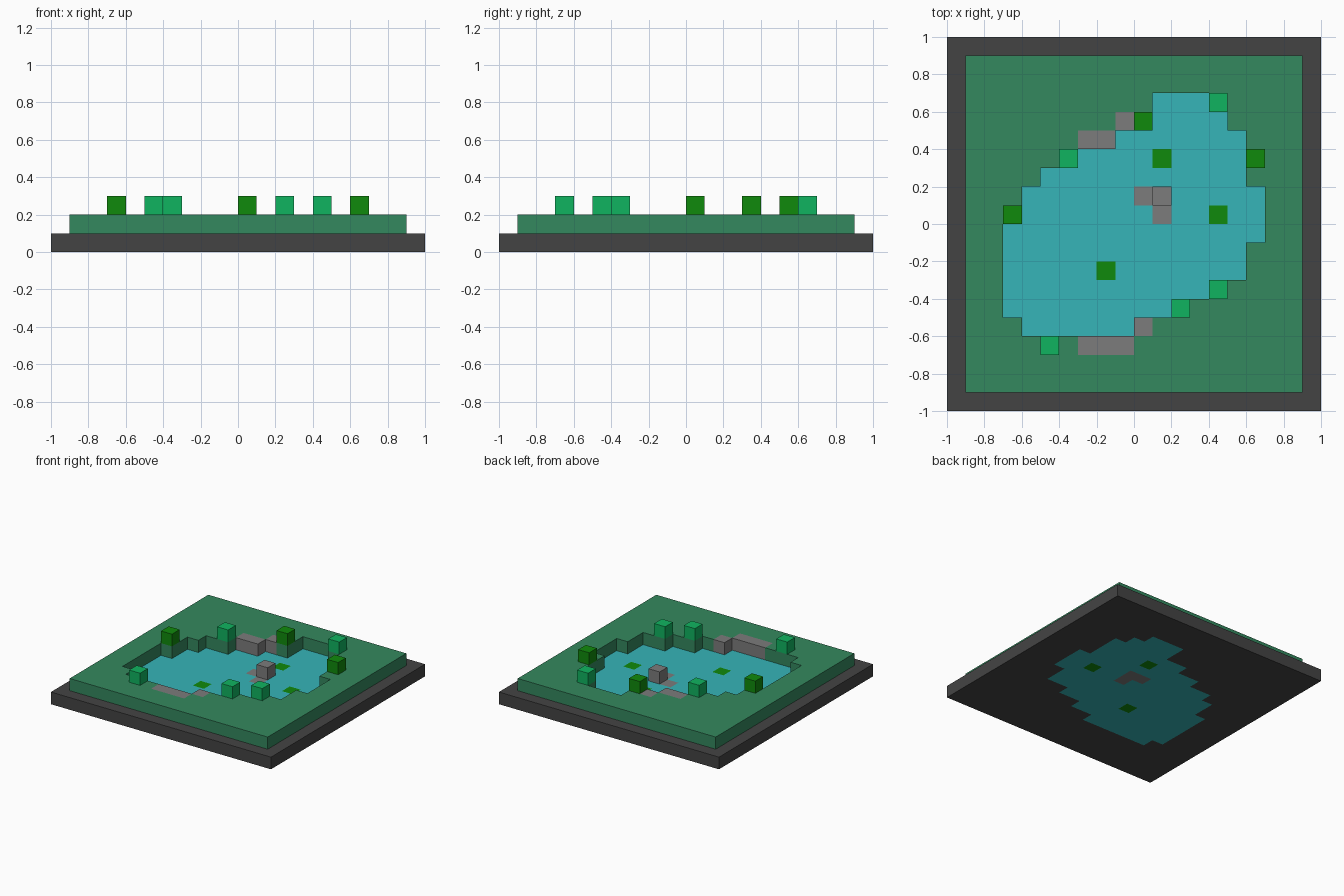
import bpy, bmesh

if "Cube" in bpy.data.objects:
    bpy.data.objects.remove(bpy.data.objects["Cube"])

S = 0.1  # size of one block


def srgb(r, g, b):
    return tuple(((c / 255 + 0.055) / 1.055) ** 2.4 for c in (r, g, b)) + (1,)


def material(name, rgb):
    m = bpy.data.materials.new(name)
    m.diffuse_color = srgb(*rgb)
    m.use_nodes = True
    m.node_tree.nodes["Principled BSDF"].inputs["Base Color"].default_value = m.diffuse_color
    return m


stone_dark = material("dark stone", (68, 68, 68))
grass_green = material("grass green", (52, 136, 94))
water_blue = material("water turquoise", (54, 181, 184))
rock_grey = material("rock grey", (124, 124, 124))
leaf_dark = material("dark leaf green", (16, 138, 12))
leaf_light = material("light leaf green", (16, 180, 96))

# Pond outline: block row in y -> (first, end) block in x
pond_rows = {6: (1, 4), 5: (1, 5), 4: (-1, 6), 3: (-3, 6), 2: (-5, 6), 1: (-6, 7),
             0: (-6, 7), -1: (-7, 7), -2: (-7, 6), -3: (-7, 6), -4: (-7, 4),
             -5: (-7, 2), -6: (-6, 0)}
pond = {(x, y) for y, (a, b) in pond_rows.items() for x in range(a, b)}


def square(n):
    return {(x, y) for x in range(-n, n) for y in range(-n, n)}


def at(z, cells):
    return {(x, y, z) for x, y in cells}


lilies = {(1, 3), (4, 0), (-2, -3)}
island = {(0, 1), (1, 1), (1, 0)}
bank_rocks = {(-3, 4), (-2, 4), (-1, 5), (0, -6), (-3, -7), (-2, -7), (-1, -7)}

parts = [
    # bottom layer: base with pond, lily pads and island set into it
    ("base_slab", stone_dark, at(0, square(10) - pond)),
    ("pond_water", water_blue, at(0, pond - lilies - island)),
    ("lily_pads", leaf_dark, at(0, lilies)),
    ("island_rocks", rock_grey, at(0, island) | {(1, 1, 1)}),
    # middle layer: grass bank with rocks
    ("grass_bank", grass_green, at(1, square(9) - pond - bank_rocks)),
    ("bank_rocks", rock_grey, at(1, bank_rocks)),
    # top layer: bushes around the shore
    ("dark_bushes", leaf_dark, at(2, {(-7, 0), (0, 5), (6, 3)})),
    ("light_bushes", leaf_light, at(2, {(-5, -7), (2, -5), (4, -4), (-4, 3), (4, 6)})),
]
occupied = set().union(*(cells for _, _, cells in parts))


def build(name, mat, cells):
    """Make the outward faces of the blocks that are not covered by another block."""
    bm = bmesh.new()
    for c in sorted(cells):
        for axis in range(3):
            for side in (0, 1):
                near = list(c)
                near[axis] += 2 * side - 1
                if tuple(near) in occupied:
                    continue
                u, v = (axis + 1) % 3, (axis + 2) % 3
                corners = []
                for du, dv in ((0, 0), (1, 0), (1, 1), (0, 1)):
                    p = list(c)
                    p[axis] += side
                    p[u] += du
                    p[v] += dv
                    corners.append(bm.verts.new([k * S for k in p]))
                bm.faces.new(corners if side else corners[::-1])
    bmesh.ops.remove_doubles(bm, verts=bm.verts, dist=0.001)
    mesh = bpy.data.meshes.new(name)
    bm.to_mesh(mesh)
    bm.free()
    mesh.materials.append(mat)
    bpy.context.collection.objects.link(bpy.data.objects.new(name, mesh))


for part in parts:
    build(*part)
